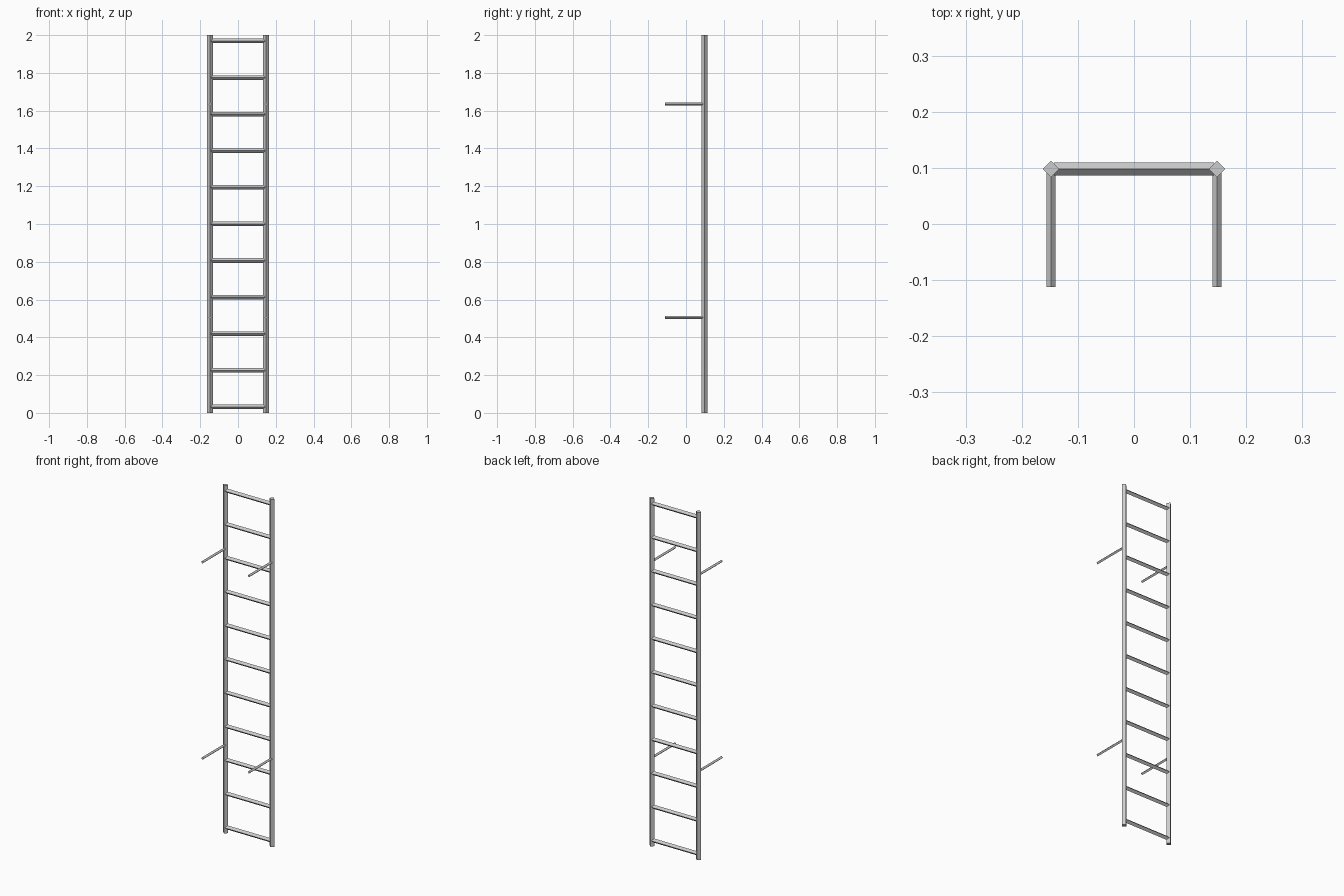
import bpy
from mathutils import Vector

if "Cube" in bpy.data.objects:
    bpy.data.objects.remove(bpy.data.objects["Cube"])

RAIL_X, RAIL_Y = 0.148, 0.098


def bar(name, start, end, radius, sides=4):
    """Low-poly straight bar between two points, corners on the axes."""
    a, b = Vector(start), Vector(end)
    d = b - a
    bpy.ops.mesh.primitive_cylinder_add(vertices=sides, radius=radius,
                                        depth=d.length, location=(a + b) / 2)
    ob = bpy.context.object
    ob.name = name
    ob.rotation_euler = d.to_track_quat('Z', 'Y').to_euler()
    return ob


for side, label in ((-1, "left"), (1, "right")):
    x = side * RAIL_X
    # Upright rail
    bar(f"{label}_rail", (x, RAIL_Y, 0), (x, RAIL_Y, 2), 0.015)
    # Wall brackets
    for z, level in ((0.506, "lower"), (1.635, "upper")):
        bar(f"{label}_{level}_bracket", (x, -0.112, z), (x, RAIL_Y - 0.005, z), 0.008)

# Rungs, evenly spaced
for i in range(11):
    z = 0.032 + i * 0.1937
    bar(f"rung_{i + 1}", (-RAIL_X + 0.005, RAIL_Y, z), (RAIL_X - 0.005, RAIL_Y, z), 0.012)
